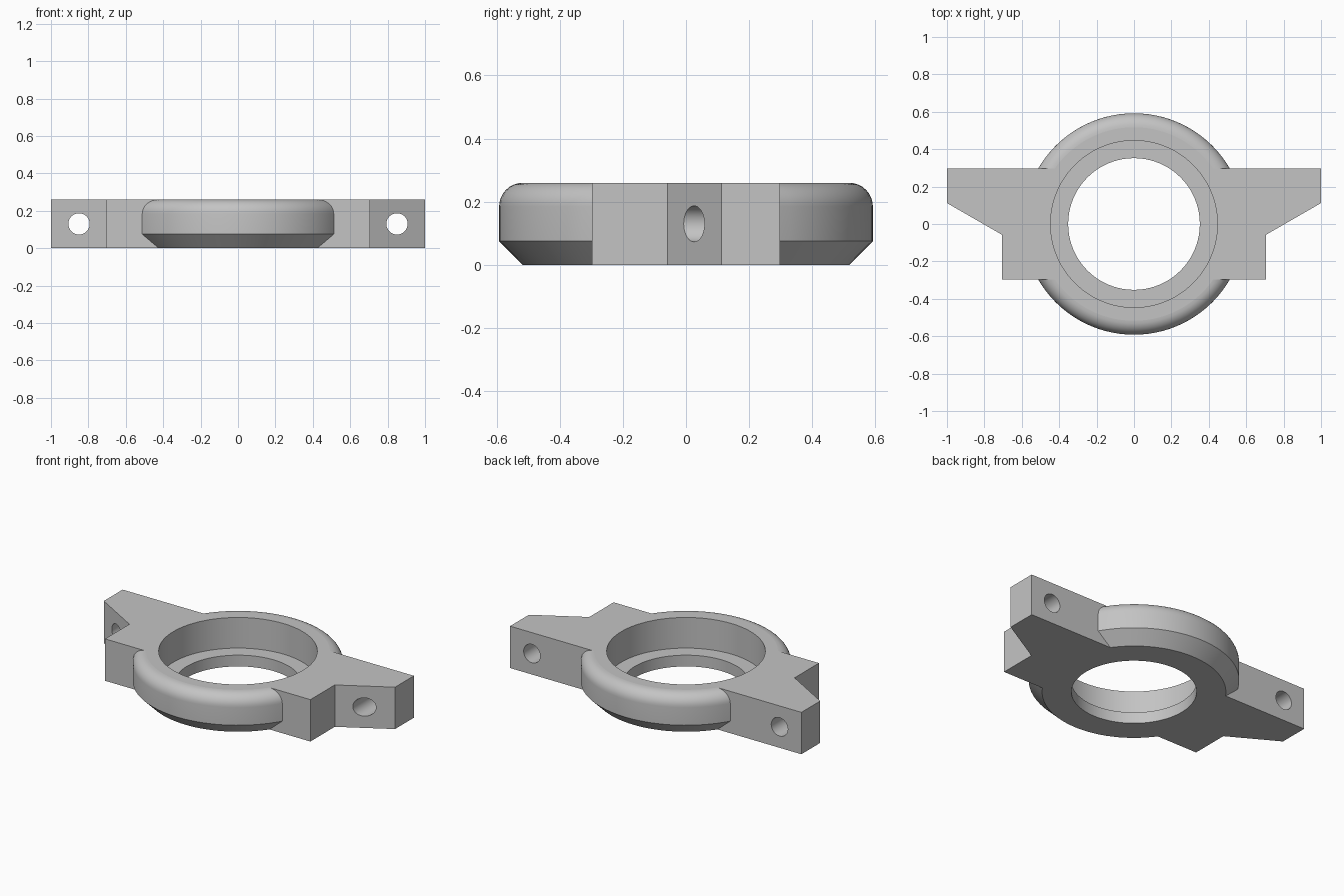
import bpy
import bmesh
from math import sin, cos, pi, radians
from mathutils import Matrix, Vector

if "Cube" in bpy.data.objects:
    bpy.data.objects.remove(bpy.data.objects["Cube"])

HEIGHT = 0.26
RING_R = 0.592
FILLET = 0.075
LEDGE_Z = 0.07
SEGMENTS = 96

# One plain grey for the whole casting
grey = bpy.data.materials.new("plain grey")
grey.use_nodes = True
colour = (0.55, 0.55, 0.55, 1)
grey.diffuse_color = colour
grey.node_tree.nodes["Principled BSDF"].inputs["Base Color"].default_value = colour


def make_object(name, bm):
    bmesh.ops.recalc_face_normals(bm, faces=bm.faces)
    mesh = bpy.data.meshes.new(name)
    bm.to_mesh(mesh)
    bm.free()
    mesh.materials.append(grey)
    obj = bpy.data.objects.new(name, mesh)
    bpy.context.collection.objects.link(obj)
    return obj


def lathe(name, profile):
    """Solid of revolution from (radius, z) points, capped at both ends."""
    bm = bmesh.new()
    rings = []
    for r, z in profile:
        rings.append([bm.verts.new((r * cos(2 * pi * i / SEGMENTS),
                                    r * sin(2 * pi * i / SEGMENTS), z))
                      for i in range(SEGMENTS)])
    for low, high in zip(rings, rings[1:]):
        for i in range(SEGMENTS):
            j = (i + 1) % SEGMENTS
            bm.faces.new((low[i], low[j], high[j], high[i]))
    bm.faces.new(rings[0])
    bm.faces.new(rings[-1])
    return make_object(name, bm)


def extrude_outline(name, outline, height):
    bm = bmesh.new()
    face = bm.faces.new([bm.verts.new((x, y, 0)) for x, y in outline])
    top = bmesh.ops.extrude_face_region(bm, geom=[face])["geom"]
    verts = [v for v in top if isinstance(v, bmesh.types.BMVert)]
    bmesh.ops.translate(bm, verts=verts, vec=Vector((0, 0, height)))
    return make_object(name, bm)


def combine(target, tool, operation):
    """Apply a boolean and remove the tool."""
    mod = target.modifiers.new("join", "BOOLEAN")
    mod.operation = operation
    mod.solver = "EXACT"
    mod.object = tool
    bpy.context.view_layer.objects.active = target
    bpy.ops.object.modifier_apply(modifier=mod.name)
    bpy.data.objects.remove(tool)


# Round housing: chamfered below, filleted above
profile = [(RING_R - FILLET, 0), (RING_R, FILLET)]
for k in range(9):
    a = k / 8 * pi / 2
    profile.append((RING_R - FILLET + FILLET * cos(a),
                    HEIGHT - FILLET + FILLET * sin(a)))
body = lathe("bearing_housing", profile)

# Mounting plate with a swept wing on each side
half = [(1, 0.297), (1, 0.112), (0.705, -0.058), (0.705, -0.297)]
outline = half + [(-x, y) for x, y in reversed(half)]
combine(body, extrude_outline("wing_plate", outline, HEIGHT), "UNION")

# Through bore and wider seat
bore = lathe("bore_cutter", [(0.352, -0.1), (0.352, LEDGE_Z),
                             (0.446, LEDGE_Z), (0.446, HEIGHT + 0.1)])
combine(body, bore, "DIFFERENCE")

# Bolt hole through each wing
for side in (-1, 1):
    bm = bmesh.new()
    place = Matrix.Translation((side * 0.85, 0.1, 0.13)) @ Matrix.Rotation(pi / 2, 4, "X")
    bmesh.ops.create_cone(bm, cap_ends=True, segments=40, radius1=0.057,
                          radius2=0.057, depth=1, matrix=place)
    combine(body, make_object("bolt_hole_cutter", bm), "DIFFERENCE")

# Smooth the round surfaces, keep flat faces crisp
bm = bmesh.new()
bm.from_mesh(body.data)
bmesh.ops.remove_doubles(bm, verts=bm.verts, dist=0.0001)
bm.normal_update()
for face in bm.faces:
    face.smooth = True
    face.material_index = 0
for edge in bm.edges:
    flat = [abs(f.normal.z) > 0.9999 for f in edge.link_faces]
    if len(flat) == 2:
        edge.smooth = flat[0] == flat[1] and edge.calc_face_angle(0) < radians(30)
bm.to_mesh(body.data)
bm.free()
